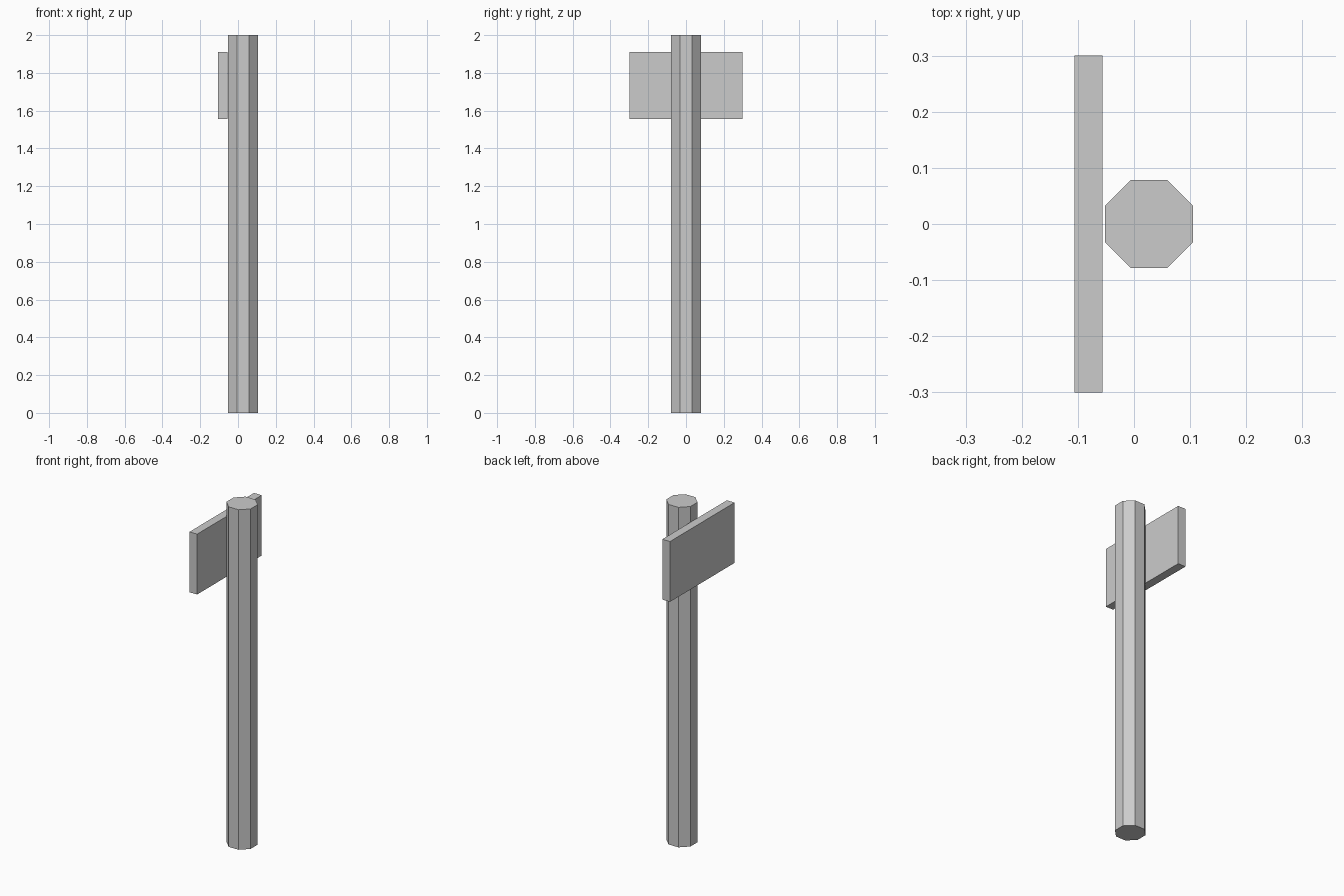
import bpy
from math import pi

if "Cube" in bpy.data.objects:
    bpy.data.objects.remove(bpy.data.objects["Cube"])

# Octagonal post, flat sides facing the axes
bpy.ops.mesh.primitive_cylinder_add(vertices=8, radius=0.085, depth=2.0,
                                    location=(0.0265, 0, 1.0), rotation=(0, 0, pi / 8))
post = bpy.context.object
post.name = "post"
bpy.ops.object.transform_apply(location=False, rotation=True, scale=False)

# Flat sign board beside the post
bpy.ops.mesh.primitive_cube_add(size=1, location=(-0.081, 0, 1.733))
board = bpy.context.object
board.name = "sign_board"
board.scale = (0.05, 0.6, 0.355)
bpy.ops.object.transform_apply(location=False, rotation=False, scale=True)
